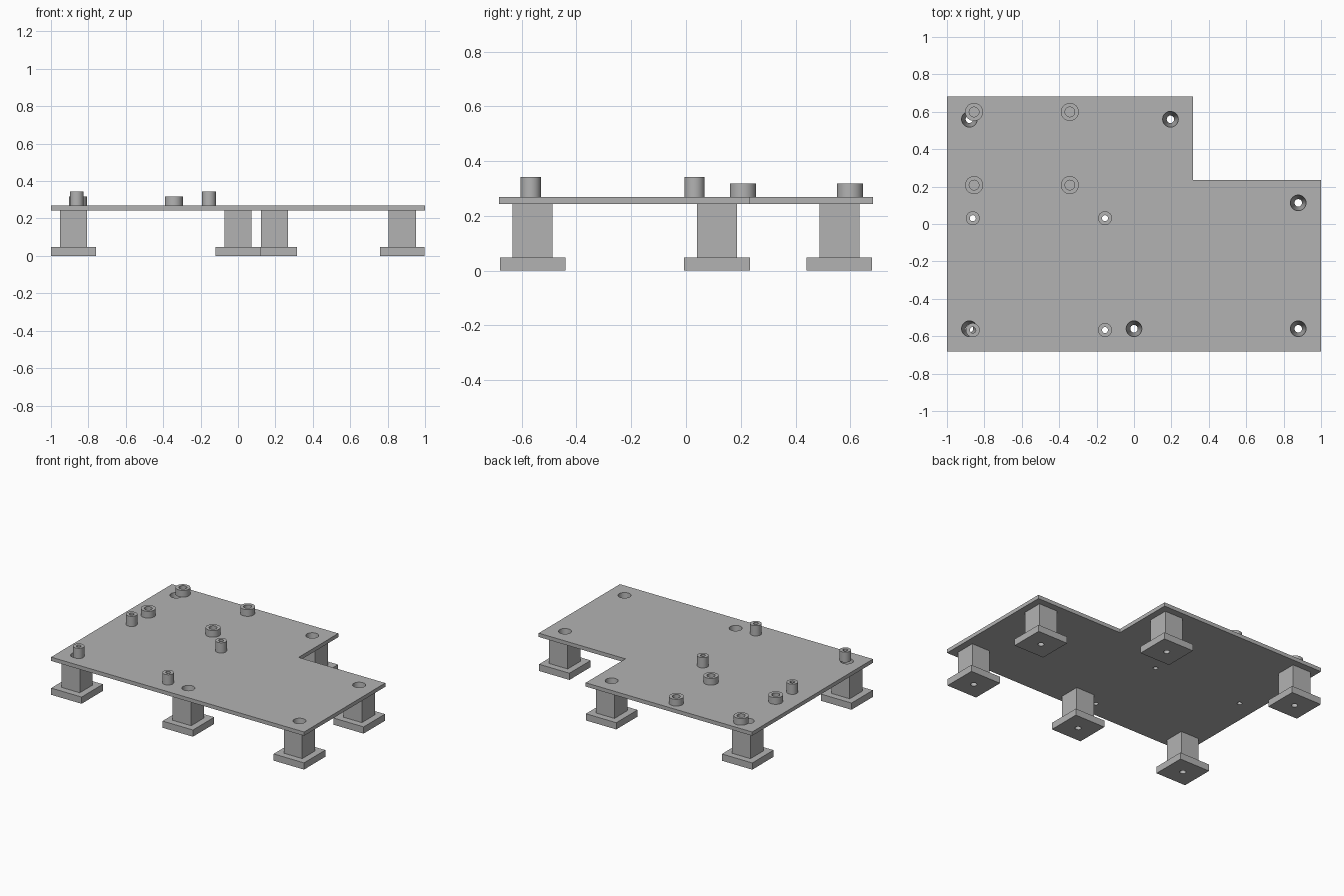
import bpy, bmesh, math
from mathutils import Matrix

if "Cube" in bpy.data.objects:
    bpy.data.objects.remove(bpy.data.objects["Cube"])

grey = bpy.data.materials.new("plain grey")
grey.diffuse_color = (0.45, 0.45, 0.45, 1)
grey.use_nodes = True
grey.node_tree.nodes["Principled BSDF"].inputs["Base Color"].default_value = grey.diffuse_color

PLATE_BOTTOM, PLATE_TOP = 0.243, 0.27
FEET = [(-0.88, 0.56), (0.195, 0.56), (0.878, 0.113),
        (-0.88, -0.56), (0.0, -0.56), (0.878, -0.56)]
WIDE_POSTS = [(x, y) for x in (-0.855, -0.343) for y in (0.599, 0.208)]
SLIM_POSTS = [(x, y) for x in (-0.862, -0.155) for y in (0.031, -0.567)]


def make(name, bm):
    bmesh.ops.recalc_face_normals(bm, faces=bm.faces)
    mesh = bpy.data.meshes.new(name)
    bm.to_mesh(mesh)
    bm.free()
    mesh.materials.append(grey)
    ob = bpy.data.objects.new(name, mesh)
    bpy.context.collection.objects.link(ob)
    return ob


def cone(name, x, y, z0, r0, z1, r1):
    bm = bmesh.new()
    bmesh.ops.create_cone(bm, cap_ends=True, segments=40, radius1=r0, radius2=r1,
                          depth=z1 - z0,
                          matrix=Matrix.Translation((x, y, (z0 + z1) / 2)))
    return make(name, bm)


def screw_hole(x, y):
    # tapered bore: wide at the plate top, narrow under the foot
    slope = (0.042 - 0.02) / PLATE_TOP
    return cone("bore_cutter", x, y, -0.05, 0.02 - 0.05 * slope,
                PLATE_TOP + 0.05, 0.042 + 0.05 * slope)


def cut(ob, cutters):
    for c in cutters:
        mod = ob.modifiers.new("hole", 'BOOLEAN')
        mod.operation, mod.solver, mod.object = 'DIFFERENCE', 'EXACT', c
    dg = bpy.context.evaluated_depsgraph_get()
    mesh = bpy.data.meshes.new_from_object(ob.evaluated_get(dg))
    ob.modifiers.clear()
    ob.data = mesh
    for c in cutters:
        bpy.data.objects.remove(c)
    smooth(ob)


def smooth(ob):
    bpy.ops.object.select_all(action='DESELECT')
    ob.select_set(True)
    bpy.context.view_layer.objects.active = ob
    bpy.ops.object.shade_smooth_by_angle(angle=math.radians(30))


def post(name, x, y, r, hole, top, floor):
    # turned standoff; floor=None leaves the bore open
    base = PLATE_TOP
    prof = [(hole, base if floor is None else floor), (hole, top), (r, top), (r, base)]
    n = 40
    bm = bmesh.new()
    rings = [[bm.verts.new((x + q * math.cos(2 * math.pi * i / n),
                            y + q * math.sin(2 * math.pi * i / n), z))
              for i in range(n)] for q, z in prof]
    pairs = list(zip(rings, rings[1:]))
    if floor is None:
        pairs.append((rings[-1], rings[0]))
    else:
        bm.faces.new(rings[0])
        bm.faces.new(rings[-1])
    for a, b in pairs:
        for i in range(n):
            j = (i + 1) % n
            bm.faces.new((a[i], a[j], b[j], b[i]))
    smooth(make(name, bm))


# L-shaped plate with all through holes
bm = bmesh.new()
outline = [(-1, -0.682), (1, -0.682), (1, 0.234), (0.315, 0.234), (0.315, 0.682), (-1, 0.682)]
face = bm.faces.new([bm.verts.new((x, y, PLATE_BOTTOM)) for x, y in outline])
ext = bmesh.ops.extrude_face_region(bm, geom=[face])
bmesh.ops.translate(bm, vec=(0, 0, PLATE_TOP - PLATE_BOTTOM),
                    verts=[v for v in ext["geom"] if isinstance(v, bmesh.types.BMVert)])
plate = make("plate", bm)
cut(plate, [screw_hole(x, y) for x, y in FEET] +
    [cone("pin_cutter", x, y, 0.2, 0.016, 0.3, 0.016) for x, y in SLIM_POSTS])

# Feet: square pad with a narrower square leg, bored through
for x, y in FEET:
    bm = bmesh.new()
    rings = []
    for h, z in [(0.12, 0), (0.12, 0.048), (0.073, 0.048), (0.073, PLATE_BOTTOM)]:
        rings.append([bm.verts.new((x + sx * h, y + sy * h, z))
                      for sx, sy in ((-1, -1), (1, -1), (1, 1), (-1, 1))])
    for a, b in zip(rings, rings[1:]):
        for i in range(4):
            j = (i + 1) % 4
            bm.faces.new((a[i], a[j], b[j], b[i]))
    bm.faces.new(rings[0])
    bm.faces.new(rings[-1])
    cut(make("foot", bm), [screw_hole(x, y)])

# Standoffs: wide blind ones and slim open ones
for x, y in WIDE_POSTS:
    post("wide_standoff", x, y, 0.048, 0.026, 0.318, 0.275)
for x, y in SLIM_POSTS:
    post("slim_standoff", x, y, 0.037, 0.016, 0.343, None)
